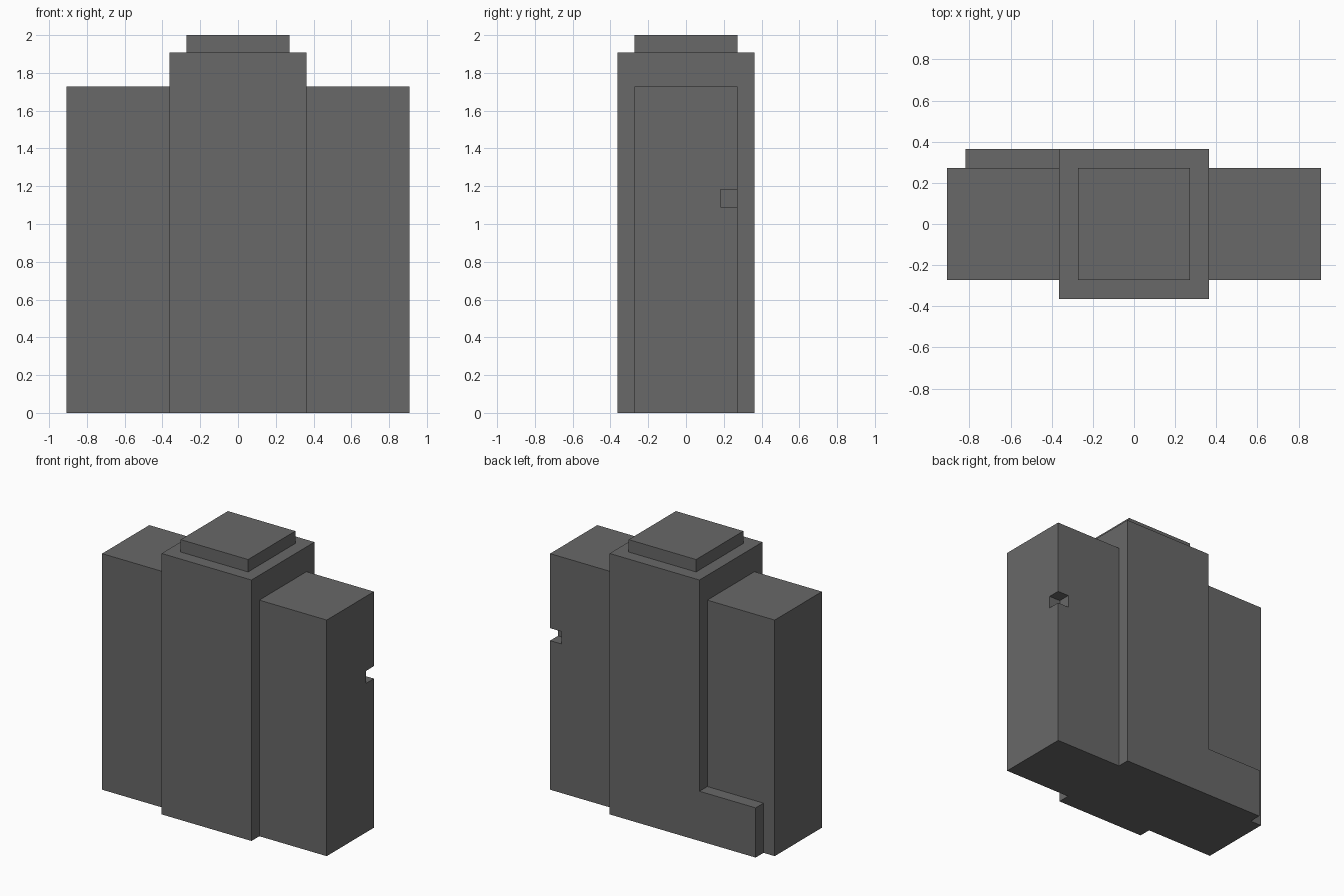
import bpy
import bmesh
from mathutils import Matrix, Vector

# Remove the default object
if "Cube" in bpy.data.objects:
    bpy.data.objects.remove(bpy.data.objects["Cube"], do_unlink=True)

U = 1 / 11  # modelling unit: the tower is 22 units tall

# Single flat colour
grey = bpy.data.materials.new("dark_grey")
grey.use_nodes = True
colour = (0.14, 0.14, 0.14, 1)
grey.diffuse_color = colour
grey.node_tree.nodes["Principled BSDF"].inputs["Base Color"].default_value = colour


def box(name, low, high):
    """Box between two corners given in modelling units."""
    low, high = Vector(low) * U, Vector(high) * U
    bm = bmesh.new()
    bmesh.ops.create_cube(
        bm, size=1,
        matrix=Matrix.Translation((low + high) / 2) @ Matrix.Diagonal((*(high - low), 1)))
    mesh = bpy.data.meshes.new(name)
    bm.to_mesh(mesh)
    bm.free()
    mesh.materials.append(grey)
    obj = bpy.data.objects.new(name, mesh)
    bpy.context.collection.objects.link(obj)
    return obj


# Central tower with its raised cap
box("central_tower", (-4, -4, 0), (4, 4, 21))
box("tower_cap", (-3, -3, 21), (3, 3, 22))

# Side blocks
box("right_block", (-10, -3, 0), (-4, 3, 19))
left_block = box("left_block", (4, -3, 0), (10, 3, 19))

# Low ledge along the back of the right block
box("back_ledge", (-9, 3, 0), (-4, 4, 4))

# Small notch in the back outer edge of the left block
cutter = box("notch_cutter", (9, 2, 12), (11, 4, 13))
cutter.hide_render = True
cut = left_block.modifiers.new("notch", "BOOLEAN")
cut.operation = "DIFFERENCE"
cut.solver = "EXACT"
cut.object = cutter
bpy.context.view_layer.objects.active = left_block
bpy.ops.object.modifier_apply(modifier=cut.name)
bpy.data.objects.remove(cutter, do_unlink=True)
